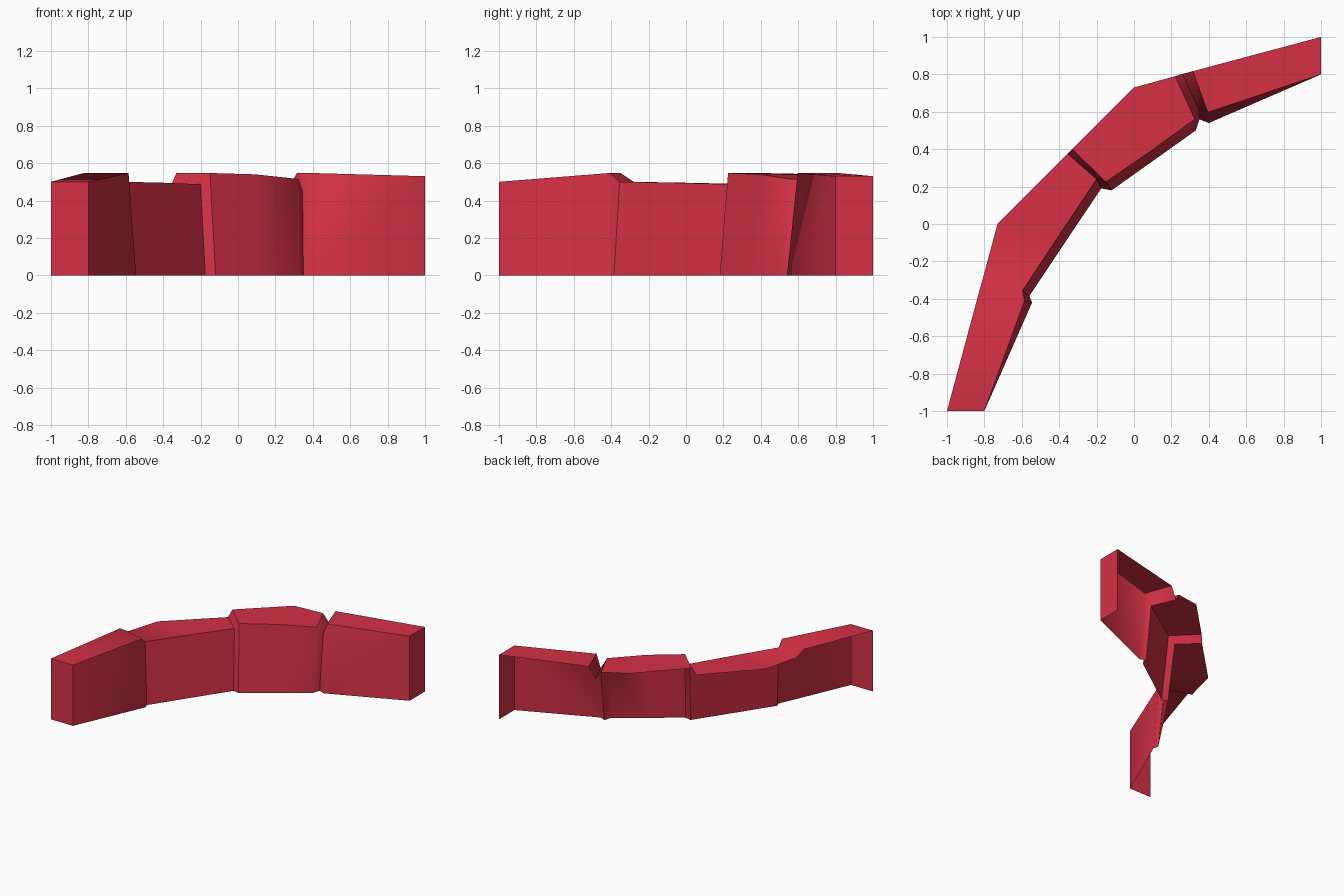
import bpy
import bmesh
import math

# Remove the default cube
cube = bpy.data.objects.get("Cube")
if cube:
    bpy.data.objects.remove(cube, do_unlink=True)


def make_material(name, rgb):
    color = (*rgb, 1.0)
    mat = bpy.data.materials.new(name)
    mat.use_nodes = True
    mat.diffuse_color = color
    mat.node_tree.nodes["Principled BSDF"].inputs["Base Color"].default_value = color
    return mat


def object_from_bmesh(name, bm, mat):
    mesh = bpy.data.meshes.new(name)
    bm.to_mesh(mesh)
    bm.free()
    mesh.materials.append(mat)
    obj = bpy.data.objects.new(name, mesh)
    bpy.context.collection.objects.link(obj)
    return obj


# Stations along the arc: top height, outer edge, inner top edge, inner foot
stations = [
    (0.50, (-1, -1), (-0.8, -1), (-0.8, -1)),                      # first end
    (0.547, (-0.825, -0.35), (-0.585, -0.41), (-0.545, -0.42)),    # first block peak
    (0.50, (-0.805, -0.28), (-0.595, -0.355), (-0.56, -0.385)),    # step down
    (0.495, (-0.73, 0), (-0.4, -0.06), (-0.37, -0.1)),             # outer corner
    (0.487, (-0.355, 0.375), (-0.2, 0.24), (-0.175, 0.19)),        # second gap
    (0.547, (-0.33, 0.4), (-0.15, 0.225), (-0.12, 0.18)),          # step up
    (0.54, (0, 0.73), (0.09, 0.39), (0.105, 0.34)),                # outer corner
    (0.515, (0.22, 0.79), (0.325, 0.56), (0.33, 0.5)),             # rounded shoulder
    (0.45, (0.26, 0.803), (0.345, 0.615), (0.35, 0.56)),           # third gap
    (0.547, (0.315, 0.817), (0.395, 0.597), (0.4, 0.54)),          # step up
    (0.53, (1, 1), (1, 0.8), (1, 0.8)),                            # last end
]

# Curved wall shell, open underneath and on the outer side
bm = bmesh.new()
outer = [bm.verts.new((*o, z)) for z, o, i, f in stations]
inner = [bm.verts.new((*i, z)) for z, o, i, f in stations]
foot = [bm.verts.new((*f, 0)) for z, o, i, f in stations]

for a in range(len(stations) - 1):
    b = a + 1
    bm.faces.new((inner[a], inner[b], outer[b], outer[a]))   # top
    bm.faces.new((foot[a], foot[b], inner[b], inner[a]))     # inner side

# End caps
for index, flip in ((0, False), (-1, True)):
    corner = bm.verts.new((*stations[index][1], 0))
    loop = [corner, foot[index], inner[index], outer[index]]
    bm.faces.new(loop[::-1] if flip else loop)

red = make_material("wall_red", (0.66, 0.03, 0.06))
wall = object_from_bmesh("curved_wall", bm, red)

# Soft shading along the wall with crisp top edges
bpy.ops.object.select_all(action="DESELECT")
wall.select_set(True)
bpy.context.view_layer.objects.active = wall
bpy.ops.object.shade_smooth_by_angle(angle=math.radians(50))
